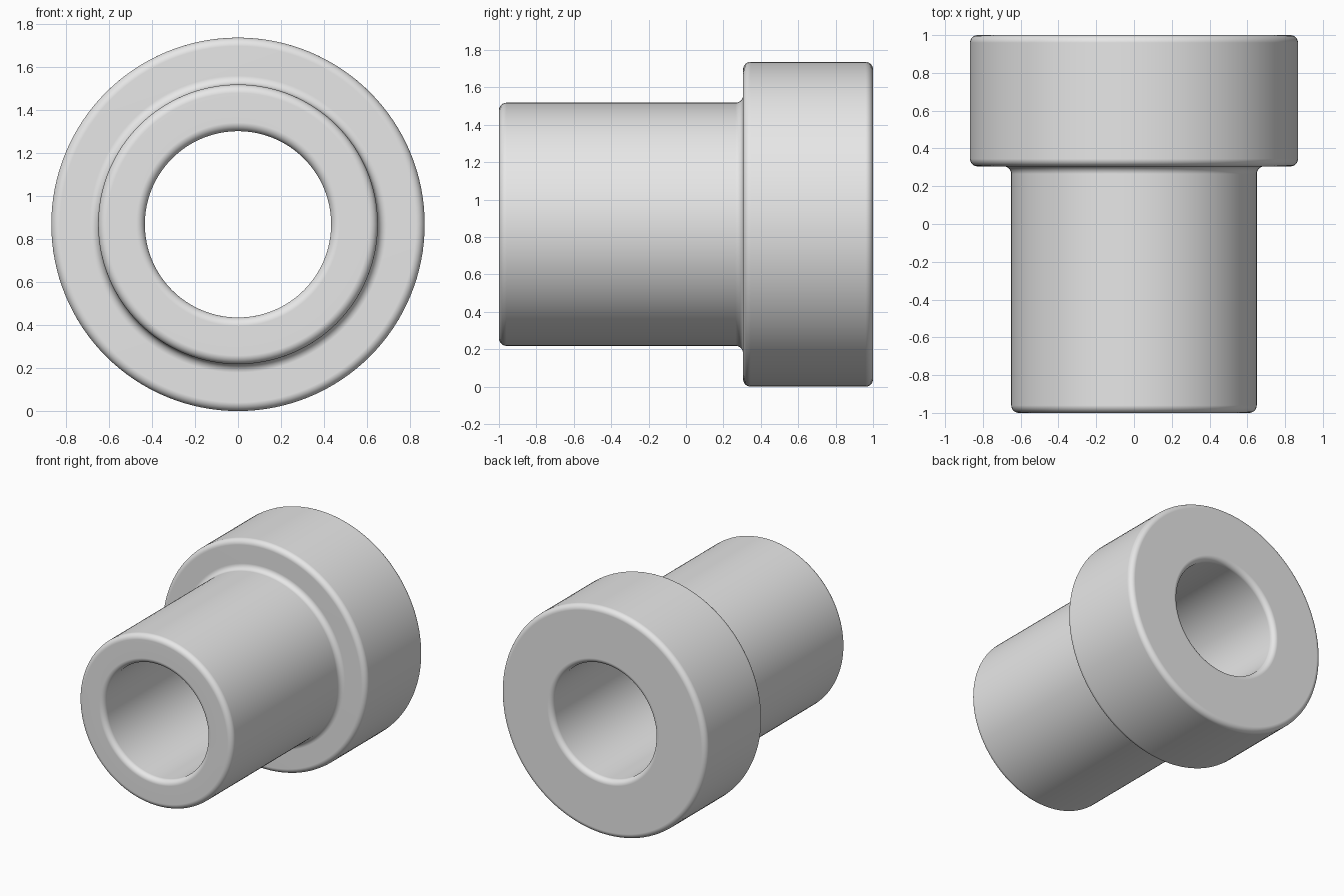
import bpy, bmesh, math
from mathutils import Vector, Matrix

cube = bpy.data.objects.get("Cube")
if cube:
    bpy.data.objects.remove(cube, do_unlink=True)

SIDES = 128
FILLET = 0.04
STEPS = 6
BORE, SLEEVE, FLANGE = 0.433, 0.65, 0.868
SHOULDER = 0.305

# Plain grey metal
grey = bpy.data.materials.new("plain grey")
grey.use_nodes = True
colour = (0.8, 0.8, 0.8, 1)
grey.diffuse_color = colour
grey.node_tree.nodes["Principled BSDF"].inputs["Base Color"].default_value = colour


def rounded(corners, radius):
    """Replace each right-angle corner of a closed profile with an arc."""
    points = []
    for i, corner in enumerate(corners):
        to_prev = (corners[i - 1] - corner).normalized()
        to_next = (corners[(i + 1) % len(corners)] - corner).normalized()
        centre = corner + (to_prev + to_next) * radius
        for s in range(STEPS + 1):
            a = math.pi / 2 * s / STEPS
            points.append(centre - radius * (to_next * math.cos(a) + to_prev * math.sin(a)))
    return points


# Cross-section of the wall as (radius, y)
corners = [Vector(p) for p in (
    (BORE, -1), (SLEEVE, -1), (SLEEVE, SHOULDER),
    (FLANGE, SHOULDER), (FLANGE, 1), (BORE, 1))]
profile = rounded(corners, FILLET)

# Flanged bushing: turn the section around the y axis
bm = bmesh.new()
loop = [bm.verts.new((p.x, p.y, 0)) for p in profile]
edges = [bm.edges.new((loop[i - 1], loop[i])) for i in range(len(loop))]
bmesh.ops.spin(bm, geom=loop + edges, cent=(0, 0, 0), axis=(0, 1, 0),
               angle=math.tau, steps=SIDES, use_merge=True)
bmesh.ops.remove_doubles(bm, verts=bm.verts[:], dist=0.0001)
bmesh.ops.recalc_face_normals(bm, faces=bm.faces[:])
bm.transform(Matrix.Translation((0, 0, FLANGE)))
mesh = bpy.data.meshes.new("flanged_bushing")
bm.to_mesh(mesh)
bm.free()
mesh.materials.append(grey)

bushing = bpy.data.objects.new("flanged_bushing", mesh)
bpy.context.collection.objects.link(bushing)
bpy.context.view_layer.objects.active = bushing
bushing.select_set(True)
bpy.ops.object.shade_smooth()

# Keep the flat ends and straight walls clean next to the fillets
bushing.modifiers.new("clean shading", "WEIGHTED_NORMAL").weight = 100
